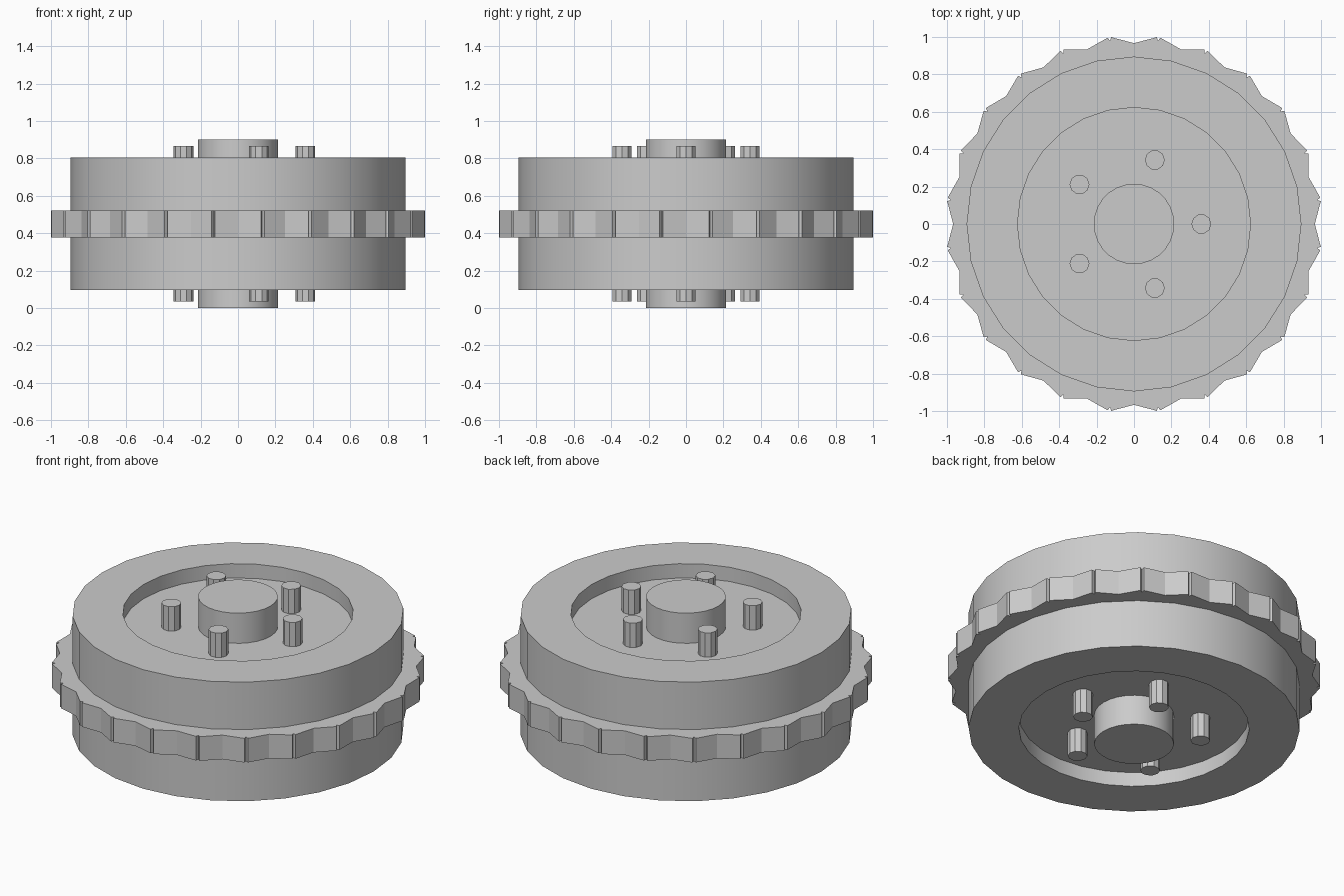
import bpy
import bmesh
from math import radians, cos, sin, pi

cube = bpy.data.objects.get("Cube")
if cube:
    bpy.data.objects.remove(cube, do_unlink=True)

GREY = (0.6, 0.6, 0.6, 1.0)
grey = bpy.data.materials.new("plain_grey")
grey.use_nodes = True
grey.diffuse_color = GREY
grey.node_tree.nodes["Principled BSDF"].inputs["Base Color"].default_value = GREY

MID = 0.45      # mid height, the model mirrors about it
FLOOR = 0.27    # recess floor, measured from the mid height


def finish(bm, name, smooth):
    bmesh.ops.recalc_face_normals(bm, faces=bm.faces)
    mesh = bpy.data.meshes.new(name)
    bm.to_mesh(mesh)
    bm.free()
    mesh.materials.append(grey)
    obj = bpy.data.objects.new(name, mesh)
    bpy.context.collection.objects.link(obj)
    if smooth:
        bpy.ops.object.select_all(action='DESELECT')
        obj.select_set(True)
        bpy.context.view_layer.objects.active = obj
        bpy.ops.object.shade_smooth_by_angle(angle=radians(25))
    return obj


def cylinder(name, radius, low, high, sides, x=0, y=0, smooth=False):
    bm = bmesh.new()
    rings = [[bm.verts.new((x + radius * cos(2 * pi * i / sides),
                            y + radius * sin(2 * pi * i / sides), z))
              for i in range(sides)] for z in (low, high)]
    for ring in rings:
        bm.faces.new(ring)
    for i in range(sides):
        j = (i + 1) % sides
        bm.faces.new((rings[0][i], rings[0][j], rings[1][j], rings[1][i]))
    return finish(bm, name, smooth)


# Drum: thick rim with a round recess on both sides
SIDES = 28
bm = bmesh.new()
section = [(0.623, -FLOOR), (0.623, -0.355), (0.895, -0.355),
           (0.895, 0.355), (0.623, 0.355), (0.623, FLOOR)]
loops = [[bm.verts.new((r * cos(2 * pi * i / SIDES), r * sin(2 * pi * i / SIDES), MID + z))
          for i in range(SIDES)] for r, z in section]
for a, b in zip(loops, loops[1:]):
    for i in range(SIDES):
        j = (i + 1) % SIDES
        bm.faces.new((a[i], a[j], b[j], b[i]))
bm.faces.new(loops[0])
bm.faces.new(loops[-1])
finish(bm, "drum", True)

# Scalloped band: shallow valleys between tips that each have a tiny notch
TEETH = 24
tooth = [(0, 0.967), (6.95, 1.006), (7.5, 0.988), (8.05, 1.006)]
outline = [(radians(k * 360 / TEETH + a), r) for k in range(TEETH) for a, r in tooth]
bm = bmesh.new()
corners = [[bm.verts.new(((r if outer else 0.87) * cos(a), (r if outer else 0.87) * sin(a), MID + z))
            for outer, z in ((0, -0.072), (1, -0.072), (1, 0.072), (0, 0.072))]
           for a, r in outline]
for a, b in zip(corners, corners[1:] + corners[:1]):
    for i in range(4):
        j = (i + 1) % 4
        bm.faces.new((a[i], b[i], b[j], a[j]))
finish(bm, "scalloped_band", False)

# Hub and five studs on each side
for side, sign in (("top", 1), ("bottom", -1)):
    base = MID + sign * (FLOOR - 0.02)
    hub_end, stud_end = MID + sign * 0.45, MID + sign * 0.415
    cylinder(side + "_hub", 0.215, min(base, hub_end), max(base, hub_end), SIDES, smooth=True)
    for k in range(5):
        a = 2 * pi * k / 5
        cylinder(f"{side}_stud_{k + 1}", 0.053, min(base, stud_end), max(base, stud_end),
                 10, 0.36 * cos(a), 0.36 * sin(a))
